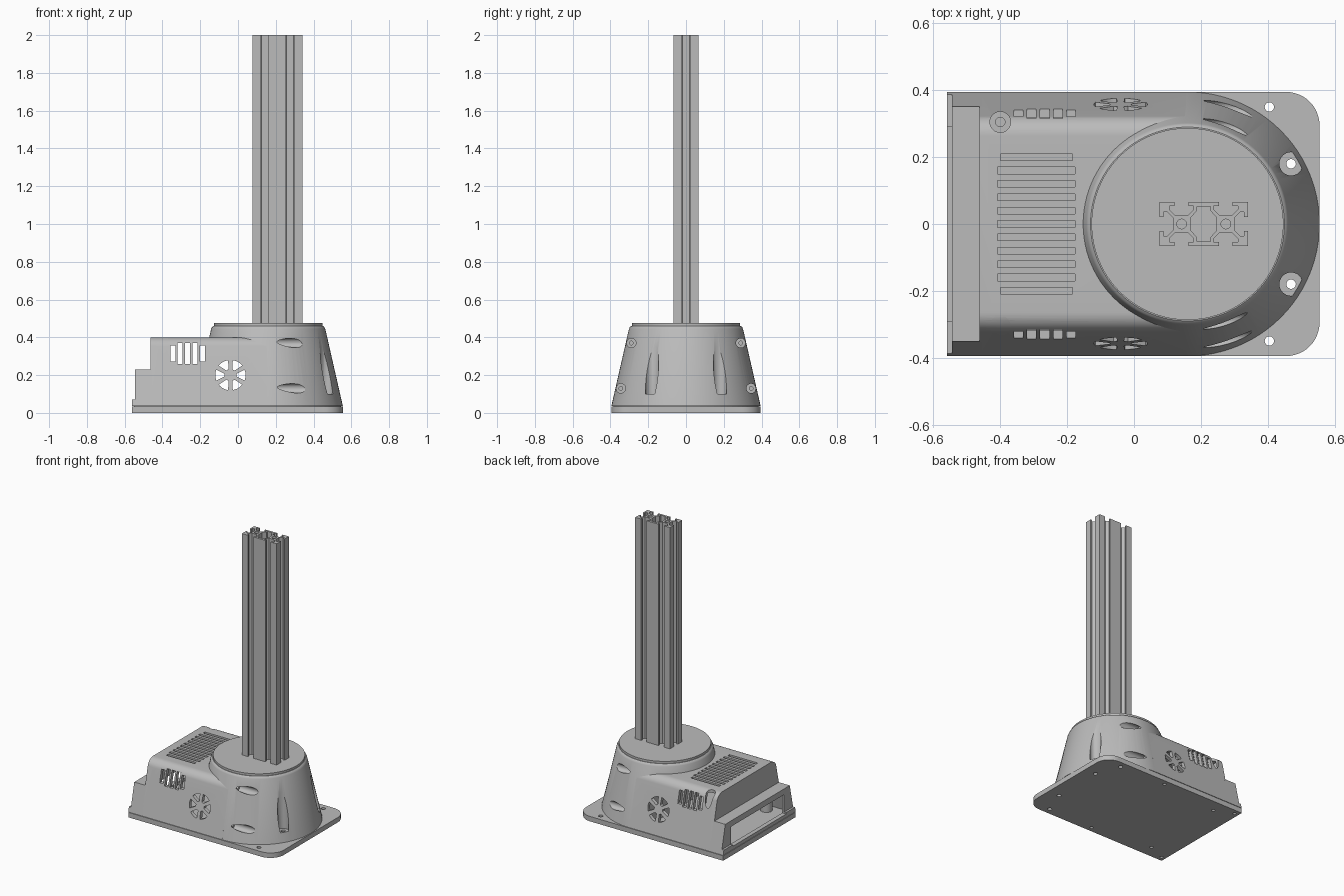
import bpy, bmesh
from math import sin, cos, pi, radians
from mathutils import Vector

if "Cube" in bpy.data.objects:
    bpy.data.objects.remove(bpy.data.objects["Cube"])

grey = bpy.data.materials.new("plain grey")
grey.use_nodes = True
grey.diffuse_color = (0.5, 0.5, 0.5, 1)
grey.node_tree.nodes["Principled BSDF"].inputs["Base Color"].default_value = (0.5, 0.5, 0.5, 1)


def make(name, bm):
    bmesh.ops.recalc_face_normals(bm, faces=bm.faces)
    mesh = bpy.data.meshes.new(name)
    bm.to_mesh(mesh)
    bm.free()
    mesh.materials.append(grey)
    ob = bpy.data.objects.new(name, mesh)
    bpy.context.collection.objects.link(ob)
    return ob


def prism(name, pts, axis, lo, hi):
    """Extrude a 2D outline along an axis; outline is (y,z), (x,z) or (x,y)."""
    def place(p, t):
        p = list(p)
        p.insert("xyz".index(axis), t)
        return Vector(p)
    bm = bmesh.new()
    face = bm.faces.new([bm.verts.new(place(p, lo)) for p in pts])
    new = bmesh.ops.extrude_face_region(bm, geom=[face])["geom"]
    bmesh.ops.translate(bm, verts=[v for v in new if isinstance(v, bmesh.types.BMVert)],
                        vec=place((0, 0), hi - lo))
    return make(name, bm)


def arc(cx, cy, r, a, b, n):
    return [(cx + r * cos(radians(a + (b - a) * i / n)),
             cy + r * sin(radians(a + (b - a) * i / n))) for i in range(n + 1)]


def rod(axis, u, v, r, lo, hi, n=32):
    return prism("cutter", arc(u, v, r, 0, 360, n)[:-1], axis, lo, hi)


def rect(u0, u1, v0, v1):
    return [(u0, v0), (u1, v0), (u1, v1), (u0, v1)]


def cut(targets, cutters):
    for c in cutters:
        c.hide_render = True
        for t in targets:
            mod = t.modifiers.new("cut", 'BOOLEAN')
            mod.operation, mod.solver, mod.object = 'DIFFERENCE', 'EXACT', c
            bpy.context.view_layer.objects.active = t
            bpy.ops.object.modifier_apply(modifier=mod.name)
    for c in cutters:
        bpy.data.objects.remove(c)


def smooth(ob, angle=30):
    bpy.ops.object.select_all(action='DESELECT')
    ob.select_set(True)
    bpy.context.view_layer.objects.active = ob
    bpy.ops.object.shade_smooth_by_angle(angle=radians(angle))


SLOPE = 0.228
Z0 = 0.037
CX = 0.16


def wall(z):
    return 0.395 - (z - Z0) * SLOPE


def section(top, inset=0.0, bottom=Z0, r=0.0):
    """Tapered cross-section in (y, z), with optional rounded shoulders."""
    if r:
        yc = wall(top - r) - r * 1.03
        right = [(wall(bottom), bottom)] + arc(yc, top - r, r, 13, 90, 10)
    else:
        right = [(wall(bottom) - inset, bottom), (wall(top) - inset, top)]
    return right + [(-y, z) for y, z in reversed(right)]


# Base plate with two rounded corners and screw holes
plate = prism("base_plate", [(-0.56, -0.395)] + arc(0.455, -0.295, 0.1, -90, 0, 12)
              + arc(0.455, 0.295, 0.1, 0, 90, 12) + [(-0.56, 0.395)], 'z', 0, 0.034)

# Main housing, rear step and lip
housing = prism("housing", section(0.4, r=0.06), 'x', -0.462, 0.155)
rear_step = prism("rear_step", section(0.23), 'x', -0.545, -0.455)
rear_lip = prism("rear_lip", section(0.07), 'x', -0.56, -0.54)

# Round tapered tower
bm = bmesh.new()
rings = []
for r, z in [(0.395, Z0), (wall(0.445), 0.445), (0.297, 0.455), (0.290, 0.460)]:
    rings.append([bm.verts.new((CX + r * cos(a * pi / 48), r * sin(a * pi / 48), z)) for a in range(96)])
for low, high in zip(rings, rings[1:]):
    for i in range(96):
        j = (i + 1) % 96
        bm.faces.new((low[i], low[j], high[j], high[i]))
bm.faces.new(rings[0])
bm.faces.new(rings[-1])
tower = make("tower", bm)
seam = prism("seam", arc(CX, 0, 0.385, 0, 360, 64)[:-1], 'z', 0.03, 0.04)
seam_rear = prism("seam_rear", rect(-0.55, 0.16, -0.385, 0.385), 'z', 0.03, 0.04)
cap = prism("tower_cap", arc(CX, 0, 0.287, 0, 360, 96)[:-1], 'z', 0.455, 0.475)

# Hollow interior and rear opening
cut([housing, tower], [prism("cutter", section(0.378, 0.025, 0.02), 'x', -0.445, 0.07)])
cut([rear_step, housing], [prism("cutter", section(0.21, 0.025, 0.02), 'x', -0.53, -0.43)])
cut([rear_step, rear_lip], [prism("cutter", rect(-0.29, 0.29, 0.06, 0.19), 'x', -0.6, -0.5)])

# Side vents: five upright slots, shorter at both ends
slots = []
for i in range(5):
    x = -0.345 + 0.039 * i
    trim = 0.012 if i in (0, 4) else 0
    slots.append(prism("cutter", rect(x - 0.0135, x + 0.0135, 0.26 + trim, 0.37 - trim), 'y', -0.5, 0.5))
# Top grille
for i in range(-5, 6):
    trim = 0.008 if abs(i) == 5 else 0
    slots.append(prism("cutter", rect(-0.408 + trim, -0.176 - trim, i * 0.04 - 0.01, i * 0.04 + 0.01),
                       'z', 0.3, 0.5))
cut([housing], slots)

# Fan vents: six petals on each side
petals = []
for k in range(6):
    outline = arc(-0.04, 0.2, 0.08, k * 60 - 21, k * 60 + 21, 8) + arc(-0.04, 0.2, 0.032, k * 60 + 12, k * 60 - 12, 3)
    petals.append(prism("cutter", outline, 'y', -0.5, 0.5))
cut([housing, tower], petals)

# Screw pockets
for s in (-1, 1):
    cut([housing], [rod('z', -0.4, s * 0.305, 0.031, 0.12, 0.5)])
    post = rod('z', -0.4, s * 0.305, 0.038, Z0, 0.2)
    post.name = "screw_post_left" if s > 0 else "screw_post_right"
    cut([post], [rod('z', -0.4, s * 0.305, 0.014, 0.1, 0.3)])
    smooth(post)
    cut([tower], [rod('z', 0.47, s * 0.18, 0.035, 0.1, 0.5)])
    cut([tower, plate, seam], [rod('z', 0.47, s * 0.18, 0.014, -0.1, 0.2)])
    for y, z in ((0.29, 0.37), (0.345, 0.13)):
        cut([tower], [rod('x', s * y, z, 0.025, 0.2, 0.7), rod('x', s * y, z, 0.01, 0.17, 0.3)])
    cut([plate], [rod('z', 0.405, s * 0.35, 0.014, -0.1, 0.1)]
        + [rod('z', x, s * y, 0.011, -0.1, 0.025) for x, y in ((-0.4, 0.305), (-0.53, 0.36), (0.05, 0.36))])

# Upright slotted column: two square cells side by side
MM = 0.1325 / 20
COL = 0.2085
column = prism("column", rect(COL - 20 * MM, COL + 20 * MM, -10 * MM, 10 * MM), 'z', 0.47, 2.0)
half = [(3.1, 11), (3.1, 8.2), (5.5, 8.2), (5.5, 6.6), (2.8, 3.9)]
slot = half + [(-x, y) for x, y in reversed(half)]
cutters = []
for cell, turns in ((-10, (0, 1, 2)), (10, (0, 2, 3))):
    for t in turns:
        c, d = round(cos(t * pi / 2)), round(sin(t * pi / 2))
        cutters.append(prism("cutter", [(COL + (cell + x * c - y * d) * MM, (x * d + y * c) * MM)
                                        for x, y in slot], 'z', 0.4, 2.1))
    cutters.append(rod('z', COL + cell * MM, 0, 2.2 * MM, 0.4, 2.1, 20))
quarter = [(5.8, 3), (3, 6), (3, 7.8)]
core = quarter + [(-x, y) for x, y in reversed(quarter)]
core += [(-x, -y) for x, y in core]
cutters.append(prism("cutter", [(COL + x * MM, y * MM) for x, y in core], 'z', 0.4, 2.1))
cut([column], cutters)

for ob in (plate, housing, rear_step, tower, cap, column):
    smooth(ob)
